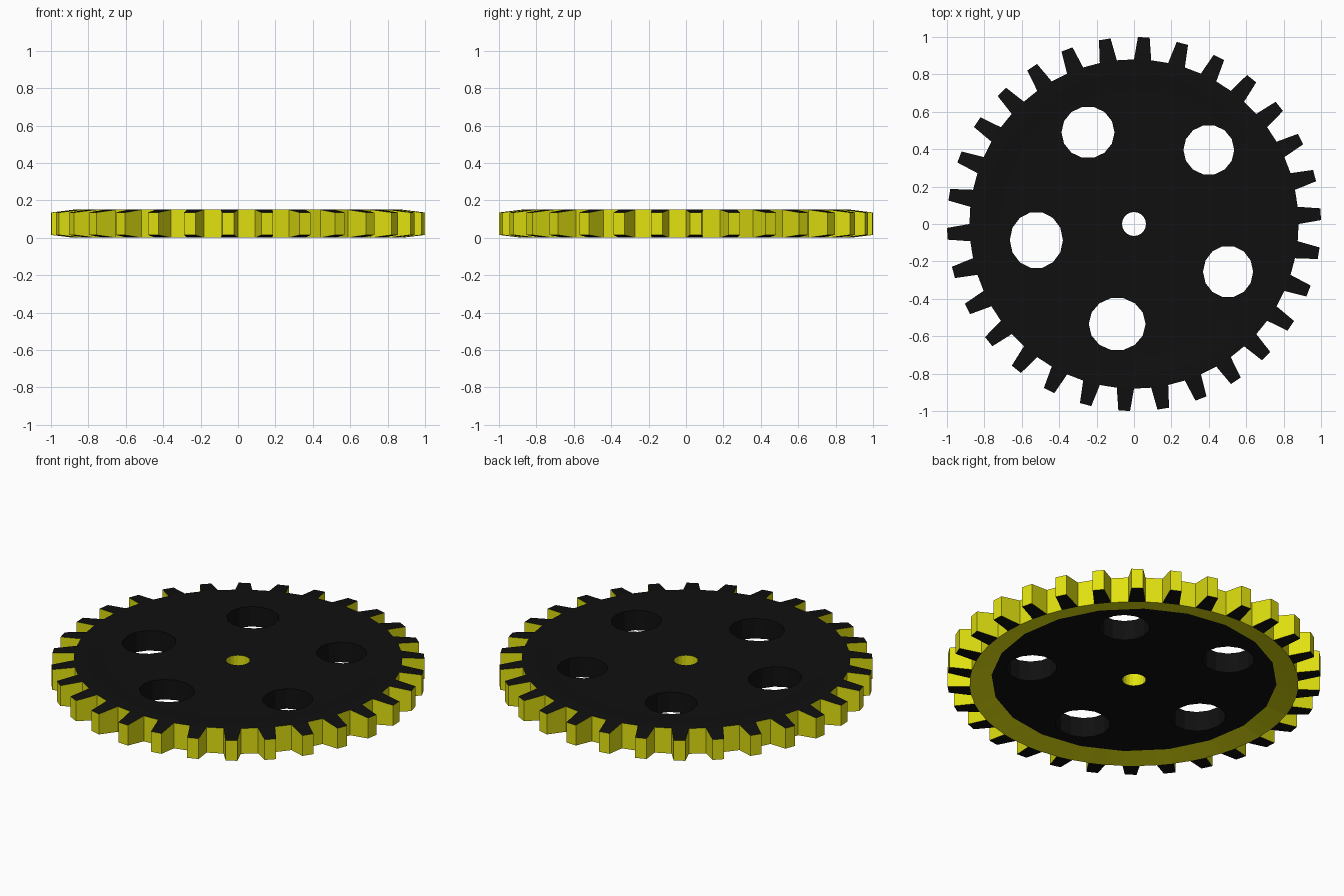
import bpy, bmesh, math
from math import cos, sin, pi, radians

if "Cube" in bpy.data.objects:
    bpy.data.objects.remove(bpy.data.objects["Cube"])

TEETH = 30
ROOT, TIP, TOP = 0.88, 1.0, 0.15


def material(name, rgb):
    m = bpy.data.materials.new(name)
    m.diffuse_color = (*rgb, 1)
    m.use_nodes = True
    m.node_tree.nodes["Principled BSDF"].inputs["Base Color"].default_value = m.diffuse_color
    return m


black = material("black", (0.005, 0.005, 0.005))
yellow = material("yellow", (0.75, 0.75, 0.005))


def ring(bm, radius, z, sides=60):
    """60 points lying on a regular polygon with the given side count."""
    step = 2 * pi / sides
    verts = []
    for i in range(60):
        a = i * 2 * pi / 60
        off = (a + 1e-6) % step - step / 2
        r = radius * cos(step / 2) / cos(off)
        verts.append(bm.verts.new((r * cos(a), r * sin(a), z)))
    return verts


def bridge(bm, a, b):
    for i in range(60):
        j = (i + 1) % 60
        bm.faces.new((a[i], a[j], b[j], b[i]))


# Gear body: dished underside, shallow step on the top
bm = bmesh.new()
low_web = ring(bm, 0.765, 0.025, 20)
low_root = ring(bm, ROOT, 0)
top_root = ring(bm, ROOT, TOP)
top_step = ring(bm, 0.81, TOP, 30)
top_web = ring(bm, 0.72, 0.143, 20)
bm.faces.new(low_web)
bridge(bm, low_web, low_root)
bridge(bm, top_root, top_step)
bridge(bm, top_step, top_web)
bm.faces.new(top_web)

# Teeth, tapered in width and thickness, with plain gaps between
for k in range(TEETH):
    i, j, n = 2 * k, 2 * k + 1, (2 * k + 2) % 60
    mid = radians(3 + 12 * k)
    tip = [bm.verts.new((TIP * cos(mid + s), TIP * sin(mid + s), z))
           for z in (0.015, 0.135) for s in (-radians(1.8), radians(1.8))]
    l0, l1, t0, t1 = tip
    bm.faces.new((low_root[i], low_root[j], l1, l0))
    bm.faces.new((top_root[i], top_root[j], t1, t0))
    bm.faces.new((l0, l1, t1, t0))
    bm.faces.new((low_root[i], l0, t0, top_root[i]))
    bm.faces.new((low_root[j], l1, t1, top_root[j]))
    bm.faces.new((low_root[j], low_root[n], top_root[n], top_root[j]))
bmesh.ops.recalc_face_normals(bm, faces=bm.faces)
mesh = bpy.data.meshes.new("gear_wheel")
bm.to_mesh(mesh)
bm.free()
gear = bpy.data.objects.new("gear_wheel", mesh)
bpy.context.collection.objects.link(gear)

# Cutter: five slightly uneven lightening holes and the centre bore
holes = [(-0.246, 0.49, 0.142, 0.139, 14), (0.40, 0.396, 0.136, 0.134, 14),
         (0.503, -0.255, 0.134, 0.139, 14), (-0.09, -0.535, 0.152, 0.142, 14),
         (-0.522, -0.086, 0.142, 0.152, 14), (0, 0, 0.064, 0.064, 20)]
bm = bmesh.new()
for x, y, rx, ry, n in holes:
    lo, hi = [[bm.verts.new((x + rx * cos(2 * pi * i / n), y + ry * sin(2 * pi * i / n), z))
               for i in range(n)] for z in (-0.2, 0.4)]
    bm.faces.new(lo[::-1])
    bm.faces.new(hi)
    for i in range(n):
        j = (i + 1) % n
        bm.faces.new((lo[i], lo[j], hi[j], hi[i]))
cut_mesh = bpy.data.meshes.new("hole_cutter")
bm.to_mesh(cut_mesh)
bm.free()
cutter = bpy.data.objects.new("hole_cutter", cut_mesh)
cutter.hide_render = True
bpy.context.collection.objects.link(cutter)

mod = gear.modifiers.new("holes", 'BOOLEAN')
mod.operation = 'DIFFERENCE'
mod.solver = 'EXACT'
mod.object = cutter
bpy.context.view_layer.update()
result = bpy.data.meshes.new_from_object(
    gear.evaluated_get(bpy.context.evaluated_depsgraph_get()))
gear.modifiers.clear()
gear.data = result
bpy.data.objects.remove(cutter)

# Colours: yellow tooth sides, bore and underside rim; black elsewhere
result.materials.clear()
result.materials.append(black)
result.materials.append(yellow)
for p in result.polygons:
    r = math.hypot(p.center.x, p.center.y)
    wall = abs(p.normal.z) < 0.3 and (r > 0.82 or r < 0.1)
    rim = p.normal.z < -0.5 and p.center.z < 0.02 and r < 0.88
    p.material_index = 1 if wall or rim else 0
    p.use_smooth = False
